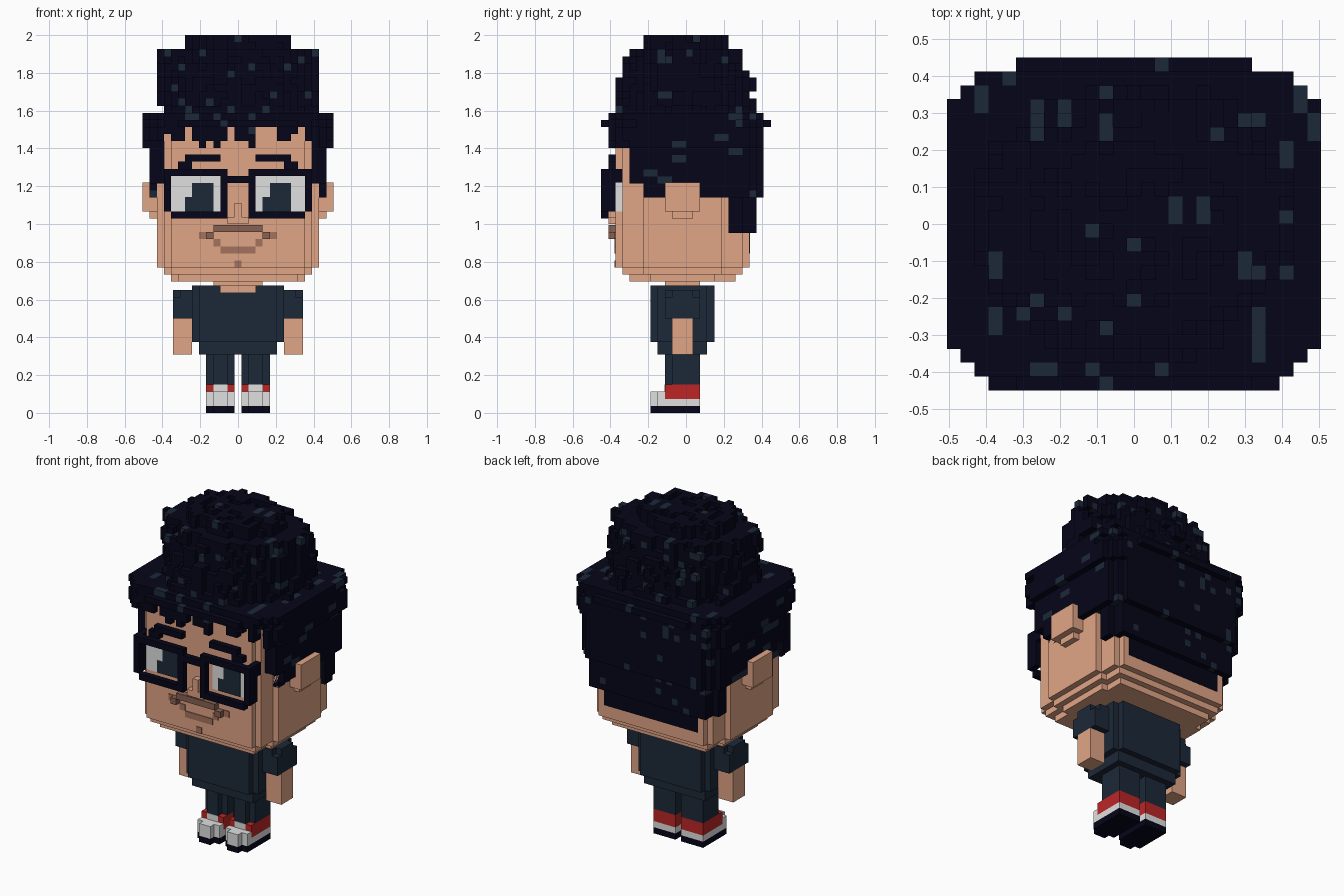
import bpy, bmesh, random
from mathutils import Vector

if "Cube" in bpy.data.objects:
    bpy.data.objects.remove(bpy.data.objects["Cube"])
random.seed(7)
B = 0.0374  # edge of one building block
HALF = B / 2


def linear(channel):
    return ((channel + 0.055) / 1.055) ** 2.4 if channel > 0.04 else channel / 12.92


def material(name, red, green, blue):
    colour = (linear(red), linear(green), linear(blue), 1)
    mat = bpy.data.materials.new(name)
    mat.use_nodes = True
    mat.diffuse_color = colour
    mat.node_tree.nodes["Principled BSDF"].inputs["Base Color"].default_value = colour
    return mat


SKIN = material("skin", .88, .645, .525)
NAVY = material("navy_black", .02, .02, .1)
SLATE = material("slate", .11, .16, .22)
WHITE = material("soft_white", .88, .88, .88)
RED = material("red", .74, .15, .15)
LIP = material("lip_brown", .64, .45, .37)
DARK = material("dark_brown", .53, .38, .32)


def finish(name, bm, *materials):
    mesh = bpy.data.meshes.new(name)
    bm.to_mesh(mesh)
    bm.free()
    for mat in materials:
        mesh.materials.append(mat)
    obj = bpy.data.objects.new(name, mesh)
    bpy.context.scene.collection.objects.link(obj)


def box(name, mat, x, y, z):
    """A box spanning the given ranges."""
    bm = bmesh.new()
    for vert in bmesh.ops.create_cube(bm)["verts"]:
        vert.co = Vector([span[side > 0] for span, side in zip((x, y, z), vert.co)])
    finish(name, bm, mat)


def pair(name, mat, x, y, z):
    """Left and right boxes, mirrored across x."""
    box("left_" + name, mat, x, y, z)
    box("right_" + name, mat, (-x[1], -x[0]), y, z)


def around(half):
    return (-half, half)


def above(bottom, height=B):
    return (bottom, bottom + height)


# Shoes and legs
foot = above(HALF, 4 * B)
toe = (foot[0] + B, foot[1] - B)
heel, shin, instep = 2 * B, -3 * B, -4 * B
tip = instep - B
ankle, hip = 4 * B, .32
pair("sole", NAVY, foot, (instep, heel), (0, B))
pair("toe_sole", NAVY, toe, (tip, instep), (0, B))
pair("shoe_side", WHITE, foot, (instep, heel), (B, 2 * B))
pair("shoe_front", WHITE, foot, (instep, shin), (B, 3 * B))
pair("toe_cap", WHITE, toe, (tip, instep), (B, 3 * B))
pair("shoe_tongue", WHITE, toe, (shin - HALF / 9, shin + B), (2 * B, ankle))
pair("shoe_collar", RED, foot, (shin, heel), (2 * B, ankle))
pair("leg", SLATE, foot, (shin + B, heel), (ankle, hip))
pair("leg_front", SLATE, toe, (shin, shin + B), (ankle, hip))

# Shirt, sleeves, arms and neck
waist, collar, chest, spine = .375, .675, -5 * B, 4 * B
ribs, flank = 5.5 * B, 6.5 * B
hand, cuff, shoulder, elbow = .31, .5, .65, .345
box("shirt_middle", SLATE, around(ribs), (chest, spine), (waist, collar))
box("shirt_sides", SLATE, around(flank), (chest + B, spine - B), (waist, collar))
box("shirt_hem", SLATE, around(ribs), (chest + B, spine - B), (hand, waist))
pair("sleeve", SLATE, (ribs, elbow), (shin, heel), (cuff, shoulder - B))
pair("sleeve_cap", SLATE, (ribs, elbow), (shin + B, heel - B), (shoulder - B, shoulder))
pair("shoulder", SLATE, (ribs, elbow - B), (shin, heel), (shoulder - B, shoulder))
pair("arm", SKIN, (flank, elbow), (shin + B, heel - B), (hand, cuff))
box("neck", SKIN, around(3.5 * B), (shin, heel), (shoulder, collar + B))
box("neckline", SKIN, around(2.5 * B), (chest - HALF / 9, shin), (collar - B, collar))

# Head with stepped corners and a stepped jaw
face, nape, cheek = -10 * B, 9 * B, 11.5 * B
jaw, crown = .77, 1.52
brow = face - B
box("head_core", SKIN, around(cheek - 2 * B), (face, nape), (jaw, crown))
box("head_shell", SKIN, around(cheek - B), (face + B, nape - B), (jaw, crown))
box("head_sides", SKIN, around(cheek), (face + 4 * B, nape - 4 * B), (jaw, crown))
for step, level in ((B, "upper"), (2 * B, "lower")):
    z = above(jaw - step)
    box(level + "_jaw_long", SKIN, around(cheek - step - B), (face + step, nape - step), z)
    box(level + "_jaw_wide", SKIN, around(cheek - step),
        (face + step + 3 * B, nape - step - 3 * B), z)

# Ears and nose
lobe, ear_top = 1.03, 1.22
pair("ear", SKIN, (cheek, cheek + 2 * B), (shin, heel), (lobe + B, ear_top))
pair("ear_lobe", SKIN, (cheek, cheek + B), (shin + B, heel - B), above(lobe))
box("nostrils", SKIN, around(1.5 * B), (brow, face), above(1))
box("nose_ridge", SKIN, around(HALF), (brow, face), above(1 + B, 2 * B))

# Mouth and chin
mouth, smile = .957, 3.5 * B
painted = (face - HALF / 4, face + HALF / 4)
box("mouth_line", DARK, around(smile), (brow, face), above(mouth))
pair("mouth_corner", DARK, above(smile), (brow, face), above(mouth - B))
pair("cheek_crease", LIP, above(smile + B), painted, above(mouth - B))
box("lower_lip", LIP, around(smile - B), painted, above(mouth - 3 * B))
pair("lip_end", LIP, above(smile - B), painted, above(mouth - 2 * B))
box("chin_mark", LIP, around(HALF), painted, above(jaw))

# Eyes glance the same way, so pupils are shifted rather than mirrored
eye_low, eye_high, eye_in, eye_out = lobe + B, 1.255, 2.5 * B, 9.5 * B
pupil_front = face - HALF / 3
pair("eye", WHITE, (eye_in, eye_out + HALF / 9), (painted[0], face + B), (eye_low, eye_high))
for side, start in (("left", eye_in + B), ("right", -7.5 * B)):
    box(side + "_pupil", SLATE, above(start + B, 3 * B), (pupil_front, face),
        (eye_low, eye_high - B))
    box(side + "_pupil_edge", SLATE, above(start), (pupil_front, face), above(eye_low, 2 * B))

# Eyebrows and glasses
rim = (brow - B, brow)
pair("eyebrow", NAVY, (eye_in, eye_in + 5 * B), (brow, face), above(eye_high + 2 * B))
pair("eyebrow_end", NAVY, above(eye_in + 4 * B, 2 * B), (brow, face), above(eye_high + B))
pair("glasses_top", NAVY, (eye_in - B, eye_out + B), rim, above(eye_high))
pair("glasses_bottom", NAVY, (eye_in - B, eye_out), rim, above(lobe))
pair("glasses_inner", NAVY, above(eye_in - B), rim, (lobe, eye_high))
pair("glasses_outer", NAVY, above(eye_out), (rim[0], face), (eye_low, eye_high))
box("glasses_bridge", NAVY, around(eye_in - B), rim, above(eye_high - B))
pair("glasses_arm", NAVY, above(eye_out), (rim[0], face + B), (ear_top, eye_high + B))

# Short hair on the back of the neck
hairline = .955
box("nape_hair", NAVY, around(8.5 * B), (nape - HALF, nape + HALF / 9),
    above(hairline - 3 * B, 4 * B))

# Hair, filled block by block from a rounded outline that changes with height
CAP, TUFT, EDGE = 1.6, 1.93, 1.41
ACROSS, DEEP, DOWN = 27, 24, 28
curls, fringe, flecks = {}, {}, {}


def hem(column, y):
    """Height of the lower edge of the hair at this depth."""
    if y < face + 2 * B:
        return fringe.setdefault(column, random.choice((EDGE, EDGE + B, EDGE + B, crown - B, crown)))
    if y < shin:
        return ear_top if y < face + 4 * B else ear_top - 3 * B
    if y < heel:
        return ear_top
    return ear_top - 2 * B if y < nape - 3 * B else hairline


def outline(z):
    """Half width, half depth and squareness of the hair."""
    if z > TUFT:
        return .29, .23, 2
    if z > CAP:
        return cheek, .4 - (z - CAP) / 3, 2
    if crown < z < crown + B:
        return cheek + 2 * B, 12 * B, 4
    if z > EDGE:
        return cheek + 2 * B, 11.3 * B, 6
    return (cheek + B, 11 * B, 7) if z > ear_top - 2 * B else (cheek, 10.2 * B, 7)


def is_hair(block):
    i, j, k = block
    x, y, z = (i - ACROSS // 2) * B, (j + .5 - DEEP / 2) * B, 2 - (k + .5) * B
    if z < hem(i, y):
        return False
    wide, deep, power = outline(z)
    # Loose curls above, a smooth cap below
    limit = 1
    if z > CAP:
        limit += curls.setdefault((i // 2, j // 2, k // 2), random.uniform(-.25, .08))
    return abs(x / wide) ** power + abs(y / deep) ** power < limit


grid = [(i, j, k) for k in range(DOWN) for i in range(ACROSS) for j in range(DEEP)]
blocks = {block for block in grid if is_hair(block)}
# Holes in the top layer keep the crown from ending in a flat plate
blocks -= {block for block in grid if block[2] == 0 and random.random() < .3}

# Keep only the outer faces, with scattered lighter blocks
bm = bmesh.new()
corners = {}


def corner(point):
    if point not in corners:
        i, j, k = point
        corners[point] = bm.verts.new(((i - ACROSS / 2) * B, (j - DEEP / 2) * B, 2 - k * B))
    return corners[point]


for block in sorted(blocks):
    i, j, k = block
    tint = flecks.setdefault((i, j // 2, k), int(random.random() < .08))
    for axis in range(3):
        across, along = [other for other in range(3) if other != axis]
        for far in (False, True):
            neighbour = list(block)
            neighbour[axis] += 1 if far else -1
            if tuple(neighbour) in blocks:
                continue
            ring = []
            for right, up in ((0, 0), (1, 0), (1, 1), (0, 1)):
                point = list(block)
                point[axis] += far
                point[across] += right
                point[along] += up
                ring.append(corner(tuple(point)))
            # Rows count downward, so winding depends on axis and side
            if far == (axis != 1):
                ring.reverse()
            bm.faces.new(ring).material_index = tint
finish("hair", bm, NAVY, SLATE)
